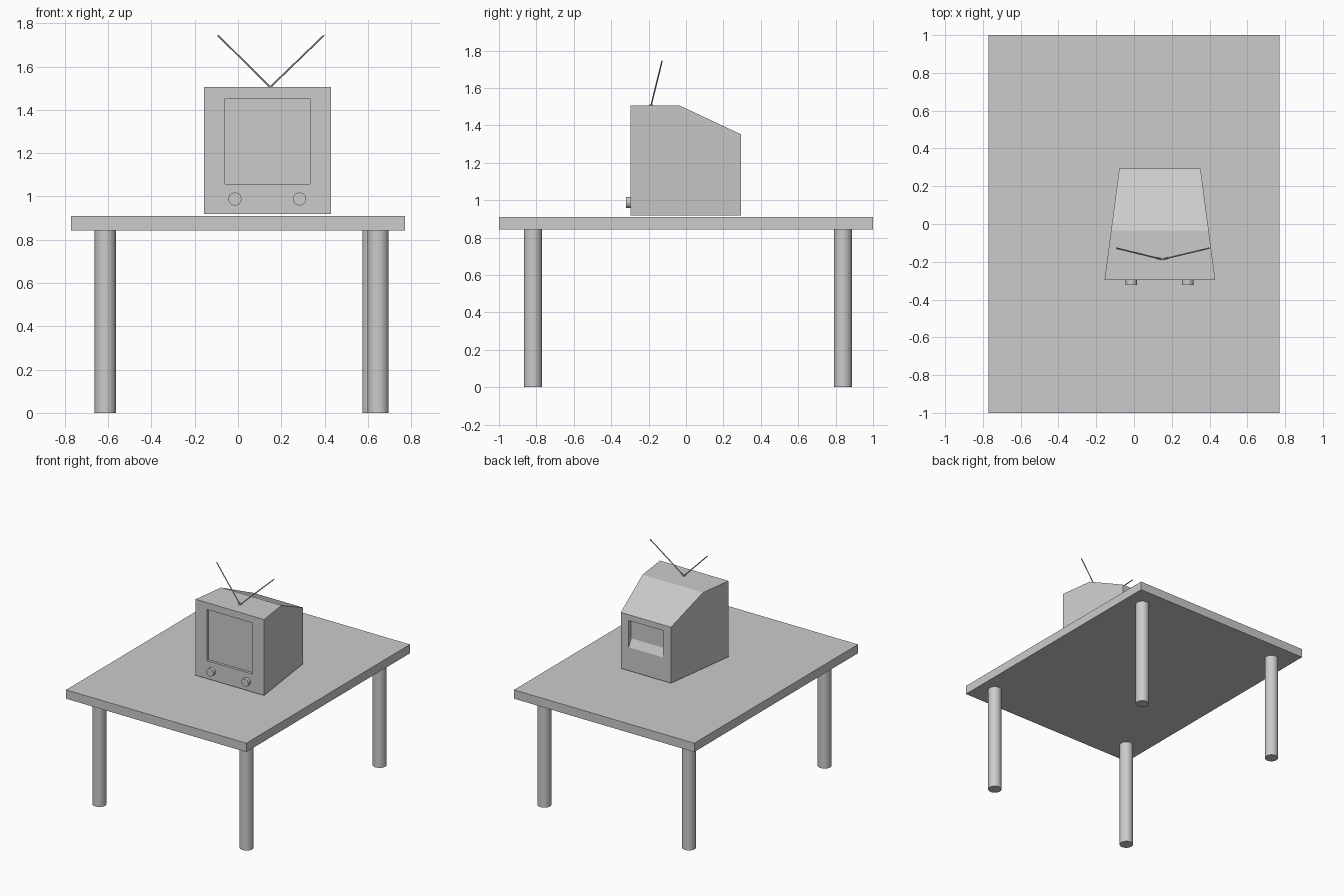
import bpy, bmesh, math
from mathutils import Vector

if "Cube" in bpy.data.objects:
    bpy.data.objects.remove(bpy.data.objects["Cube"])

TV_X = 0.137          # centre line of the television


def prism(name, profile, half_width, cx=0.0):
    """Extrude a (y, z) profile across x; half_width(y) allows a taper."""
    bm = bmesh.new()
    left = [bm.verts.new((cx - half_width(y), y, z)) for y, z in profile]
    right = [bm.verts.new((cx + half_width(y), y, z)) for y, z in profile]
    n = len(profile)
    bm.faces.new(left)
    bm.faces.new(right[::-1])
    for i in range(n):
        j = (i + 1) % n
        bm.faces.new((left[i], right[i], right[j], left[j]))
    bmesh.ops.recalc_face_normals(bm, faces=bm.faces)
    mesh = bpy.data.meshes.new(name)
    bm.to_mesh(mesh)
    bm.free()
    ob = bpy.data.objects.new(name, mesh)
    bpy.context.collection.objects.link(ob)
    return ob


def rod(name, a, b, radius, sides=32):
    """Round bar from point a to point b."""
    a, b = Vector(a), Vector(b)
    d = b - a
    bpy.ops.mesh.primitive_cylinder_add(
        vertices=sides, radius=radius, depth=d.length, location=(a + b) / 2,
        rotation=d.to_track_quat('Z', 'Y').to_euler())
    ob = bpy.context.object
    ob.name = name
    bpy.ops.object.shade_smooth_by_angle(angle=math.radians(30))
    return ob


def cut(target, cutter):
    m = target.modifiers.new("recess", 'BOOLEAN')
    m.operation = 'DIFFERENCE'
    m.solver = 'EXACT'
    m.object = cutter
    cutter.hide_render = True
    cutter.hide_set(True)


# Table top and legs
prism("table_top", [(-1, 0.842), (1, 0.842), (1, 0.91), (-1, 0.91)], lambda y: 0.771)
for name, x, y in (("front_left_leg", -0.613, -0.818), ("front_right_leg", 0.647, -0.818),
                   ("back_left_leg", -0.613, 0.839), ("back_right_leg", 0.624, 0.839)):
    rod(name, (x, y, 0), (x, y, 0.844), 0.049)

# Television case: sloped at the back, tapering towards the rear
F, B = -0.296, 0.294
case = prism("television_case",
             [(F, 0.919), (B, 0.919), (B, 1.352), (-0.034, 1.506), (F, 1.506)],
             lambda y: 0.293 + (0.215 - 0.293) * (y - F) / (B - F), TV_X)

# Screen recess in front
cut(case, prism("screen_cutter",
                [(F - 0.05, 1.058), (F + 0.02, 1.058), (F + 0.02, 1.453), (F - 0.05, 1.453)],
                lambda y: 0.196, TV_X))
# Rear panel recess with a sloping sill
cut(case, prism("rear_cutter",
                [(B + 0.03, 1.042), (B - 0.03, 1.158), (B - 0.03, 1.307), (B + 0.03, 1.307)],
                lambda y: 0.147, TV_X))

# Knobs
for side, x in (("left", -0.014), ("right", 0.284)):
    rod(side + "_knob", (x, F + 0.002, 0.988), (x, -0.322, 0.988), 0.03)

# Aerial
base = (0.149, -0.187, 1.505)
rod("aerial_base", base, (base[0], base[1], 1.511), 0.011, 16)
for side, x in (("left", -0.093), ("right", 0.397)):
    rod(side + "_aerial_rod", base, (x, -0.128, 1.744), 0.004, 8)
